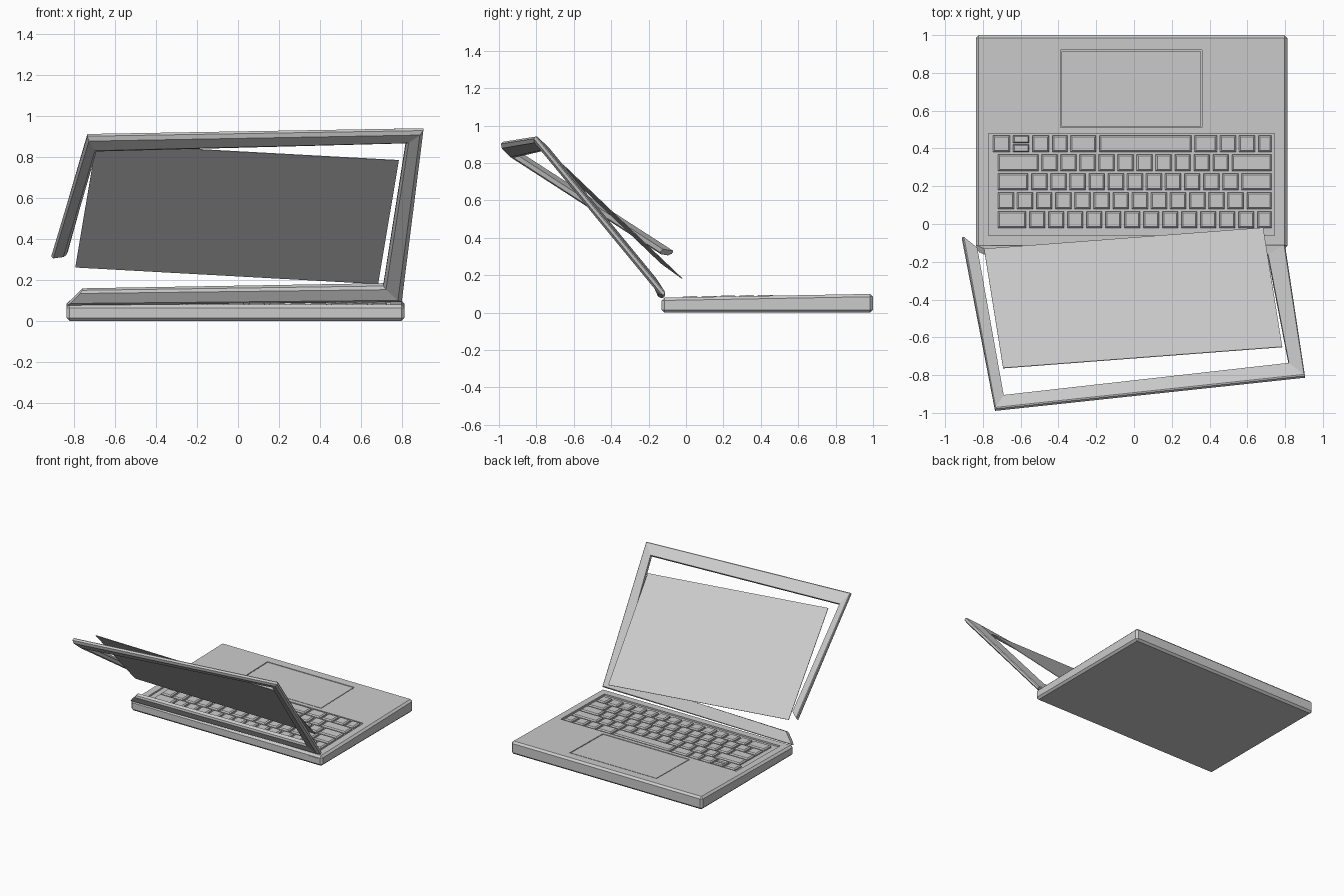
import bpy, bmesh
from mathutils import Vector

if "Cube" in bpy.data.objects:
    bpy.data.objects.remove(bpy.data.objects["Cube"])

GREY = (0.6, 0.6, 0.6, 1)
grey = bpy.data.materials.new("plain grey")
grey.use_nodes = True
grey.diffuse_color = GREY
grey.node_tree.nodes["Principled BSDF"].inputs["Base Color"].default_value = GREY


def finish(name, bm):
    bmesh.ops.recalc_face_normals(bm, faces=bm.faces)
    mesh = bpy.data.meshes.new(name)
    bm.to_mesh(mesh)
    bm.free()
    mesh.materials.append(grey)
    ob = bpy.data.objects.new(name, mesh)
    bpy.context.collection.objects.link(ob)
    return ob


def deck(y):
    """Height of the gently sloping top deck."""
    return 0.08 + 0.018 * (y + 0.13)


def loft(bm, rings):
    """Skin a chain of equal point rings and cap both ends."""
    rows = [[bm.verts.new(p) for p in ring] for ring in rings]
    for a, b in zip(rows, rows[1:]):
        for i in range(len(a)):
            j = (i + 1) % len(a)
            bm.faces.new((a[i], a[j], b[j], b[i]))
    bm.faces.new(rows[0])
    bm.faces.new(rows[-1])


def rect(x0, x1, y0, y1, lift, inset=0):
    """Rectangle that follows the deck slope."""
    x0, x1, y0, y1 = x0 + inset, x1 - inset, y0 + inset, y1 - inset
    return [(x, y, deck(y) + lift) for x, y in ((x0, y0), (x1, y0), (x1, y1), (x0, y1))]


def block(bm, bounds, low, high, chamfer=0):
    rings = [rect(*bounds, low), rect(*bounds, high - chamfer)]
    if chamfer:
        rings.append(rect(*bounds, high, chamfer))
    loft(bm, rings)


# Base body: chamfered wedge with a keyboard well and a touchpad pocket
bm = bmesh.new()
body = (-0.837, 0.812, -0.13, 1.0)
top = rect(*body, 0)
loft(bm, [[(x, y, 0) for x, y, z in top], top])
bmesh.ops.bevel(bm, geom=bm.edges[:], offset=0.015, segments=1, affect='EDGES')
base = finish("base_body", bm)

WELL = (-0.77, 0.745, -0.06, 0.48)
PAD = (-0.39, 0.36, 0.51, 0.92)
for bounds in (WELL, PAD):
    bm = bmesh.new()
    block(bm, bounds, -0.012, 0.05)
    cutter = finish("pocket_cutter", bm)
    cutter.hide_render = True
    mod = base.modifiers.new("pocket", 'BOOLEAN')
    mod.operation = 'DIFFERENCE'
    mod.solver = 'EXACT'
    mod.object = cutter
    bpy.context.view_layer.objects.active = base
    bpy.ops.object.modifier_apply(modifier=mod.name)
    bpy.data.objects.remove(cutter)

# Touchpad, with a thin gap around it
bm = bmesh.new()
x0, x1, y0, y1 = PAD
gap = 0.006
block(bm, (x0 + gap, x1 - gap, y0 + gap, y1 - gap), -0.013, -0.001)
finish("touchpad", bm)

# Keys: each row is a list of widths in key units
rows = [
    [1.65] + [1] * 12 + [0.9],
    [1] * 13 + [1.45],
    [1.75] + [1] * 11 + [1.72],
    [2.3] + [1] * 10 + [2.25],
    [1.05, 1, 1.05, 0.95, 1.5, 4.98, 1.32, 1, 1, 0.85],
]
UNIT, GAP, DEPTH = 0.0995, 0.017, 0.088
bm = bmesh.new()
for r, widths in enumerate(rows):
    bottom_row = r == len(rows) - 1
    scale = 1.464 / sum(widths)
    x = -0.72
    if bottom_row:
        x, scale = -0.746, 1.49 / sum(widths)
    y = -0.021 + r * 0.1005
    for k, w in enumerate(widths):
        right = x + w * scale - GAP
        if bottom_row and k == 1:
            half = DEPTH / 2 - 0.004
            for low in (y, y + DEPTH - half):
                block(bm, (x, right, low, low + half), -0.013, 0.005, 0.006)
        else:
            block(bm, (x, right, y, y + DEPTH), -0.013, 0.005, 0.008)
        x += w * scale
finish("keys", bm)

# Small slit on the front edge
bm = bmesh.new()
loft(bm, [[(x, y, z) for x, y in ((0.705, -0.132), (0.775, -0.132), (0.775, -0.12), (0.705, -0.12))]
          for z in (0.056, 0.06)])
finish("edge_slit", bm)

# Lid frame: one twisted strip, open at the lower right corner (outer, inner)
stations = [
    ((-0.835, -0.112, 0.085), (-0.76, -0.145, 0.16)),
    ((0.80, -0.108, 0.105), (0.71, -0.16, 0.185)),
    ((0.905, -0.80, 0.945), (0.82, -0.735, 0.885)),
    ((-0.735, -0.975, 0.917), (-0.69, -0.905, 0.845)),
    ((-0.905, -0.065, 0.33), (-0.83, -0.125, 0.34)),
]
stations = [(Vector(o), Vector(i)) for o, i in stations]
THICK = 0.034
rings = []
for s, (outer, inner) in enumerate(stations):
    before = stations[max(s - 1, 0)][0]
    after = stations[min(s + 1, len(stations) - 1)][0]
    n = (after - before).cross(inner - outer).normalized()
    if n.y < 0:
        n = -n
    profile = [(0.06, 0), (1, 0), (1, -0.7), (0.85, -1), (0.2, -1), (0, -0.6), (0, -0.15)]
    rings.append([outer.lerp(inner, u) + n * THICK * v for u, v in profile])
bm = bmesh.new()
loft(bm, rings)
finish("lid_frame", bm)

# Loose screen panel, tilted out of its frame
a = Vector((-0.794, -0.132, 0.263))
b = Vector((0.684, -0.02, 0.182))
c = Vector((0.785, -0.651, 0.785))
d = a + c - b
n = (b - a).cross(c - b).normalized() * 0.002
bm = bmesh.new()
loft(bm, [[p + n for p in (a, b, c, d)], [p - n for p in (a, b, c, d)]])
finish("screen_panel", bm)
